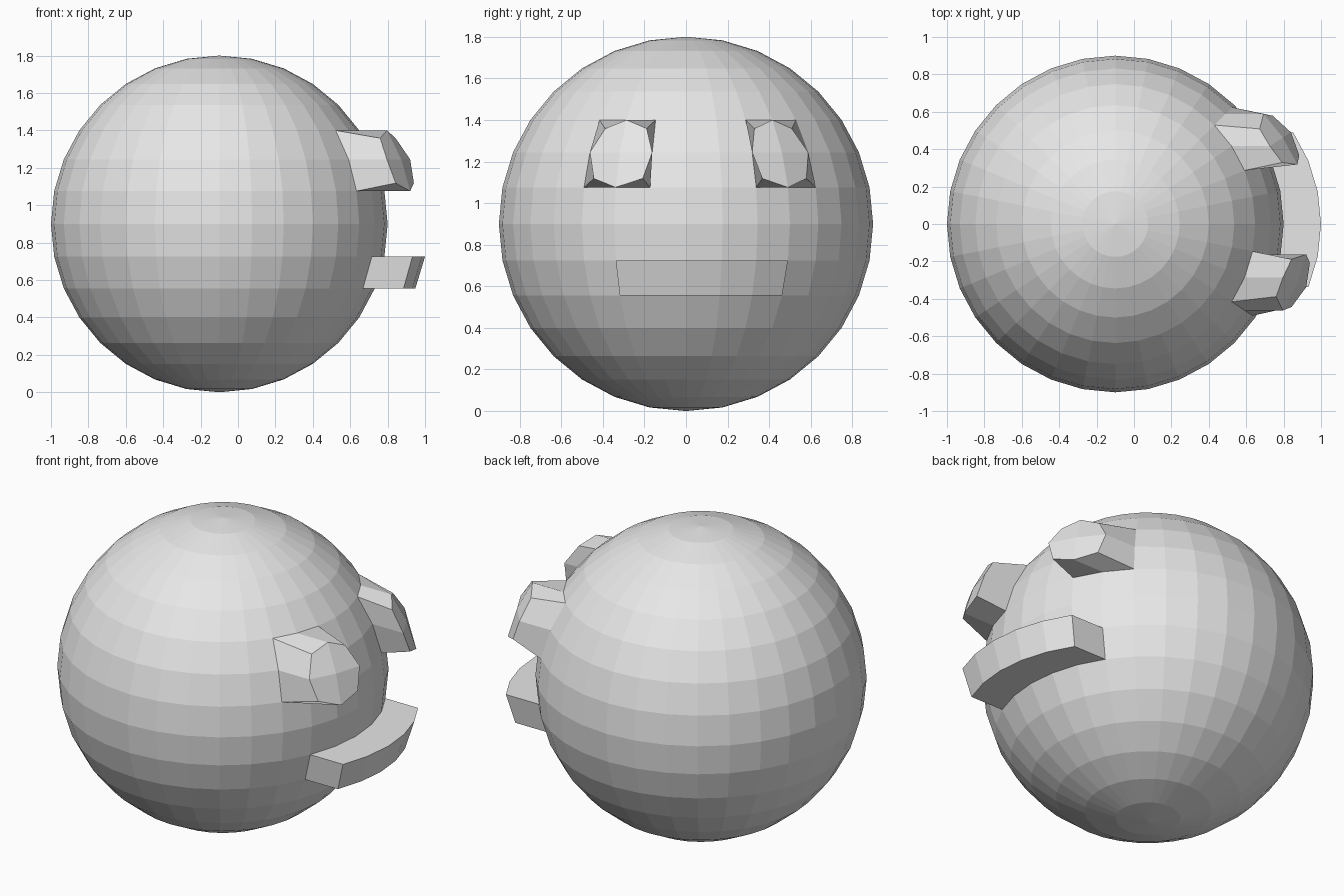
import bpy
import bmesh
from math import sin, cos, radians
from mathutils import Vector

if "Cube" in bpy.data.objects:
    bpy.data.objects.remove(bpy.data.objects["Cube"])

RADIUS = 0.9
STEP = radians(11.25)              # angle of one facet, both ways
CENTRE = Vector((-0.1, 0, RADIUS))

grey = bpy.data.materials.new("plain grey")
grey.use_nodes = True
grey.diffuse_color = (0.8, 0.8, 0.8, 1)
grey.node_tree.nodes["Principled BSDF"].inputs["Base Color"].default_value = (0.8, 0.8, 0.8, 1)


def ball_point(seg, ring):
    """Corner of the ball's facets, counted from +x and from the equator."""
    a, e = seg * STEP, ring * STEP
    return CENTRE + RADIUS * Vector((cos(e) * cos(a), cos(e) * sin(a), sin(e)))


def finish(bm, name):
    bmesh.ops.recalc_face_normals(bm, faces=bm.faces)
    mesh = bpy.data.meshes.new(name)
    bm.to_mesh(mesh)
    bm.free()
    mesh.materials.append(grey)
    obj = bpy.data.objects.new(name, mesh)
    bpy.context.collection.objects.link(obj)


def raised_patch(name, segs, rings, depth, corner_pull=1.0):
    """Push a patch of the ball's facets out along +x, optionally rounding its corners."""
    bm = bmesh.new()
    grid = {(s, r): bm.verts.new(ball_point(s, r))
            for s in range(segs[0], segs[1] + 1) for r in range(rings[0], rings[1] + 1)}
    for s in range(*segs):
        for r in range(*rings):
            bm.faces.new([grid[k] for k in ((s, r), (s + 1, r), (s + 1, r + 1), (s, r + 1))])
    base = list(bm.faces)
    middle = sum((v.co for v in bm.verts), Vector()) / len(bm.verts)
    corners = [ball_point(s, r) for s in segs for r in rings]
    new = bmesh.ops.extrude_face_region(bm, geom=base)["geom"]
    bmesh.ops.delete(bm, geom=[f for f in base if f.is_valid], context="FACES")
    for v in (g for g in new if isinstance(g, bmesh.types.BMVert)):
        if any((v.co - c).length < 1e-4 for c in corners):
            v.co = middle + (v.co - middle) * corner_pull
        v.co.x += depth
    finish(bm, name)


# Faceted ball
bm = bmesh.new()
bmesh.ops.create_uvsphere(bm, u_segments=32, v_segments=16, radius=RADIUS)
bmesh.ops.translate(bm, verts=bm.verts, vec=CENTRE)
finish(bm, "head")

# Eyes and mouth on the +x side
raised_patch("front_eye", (-3, -1), (1, 3), 0.205, 0.74)
raised_patch("back_eye", (2, 4), (1, 3), 0.205, 0.74)
raised_patch("mouth", (-2, 3), (-2, -1), 0.217)
